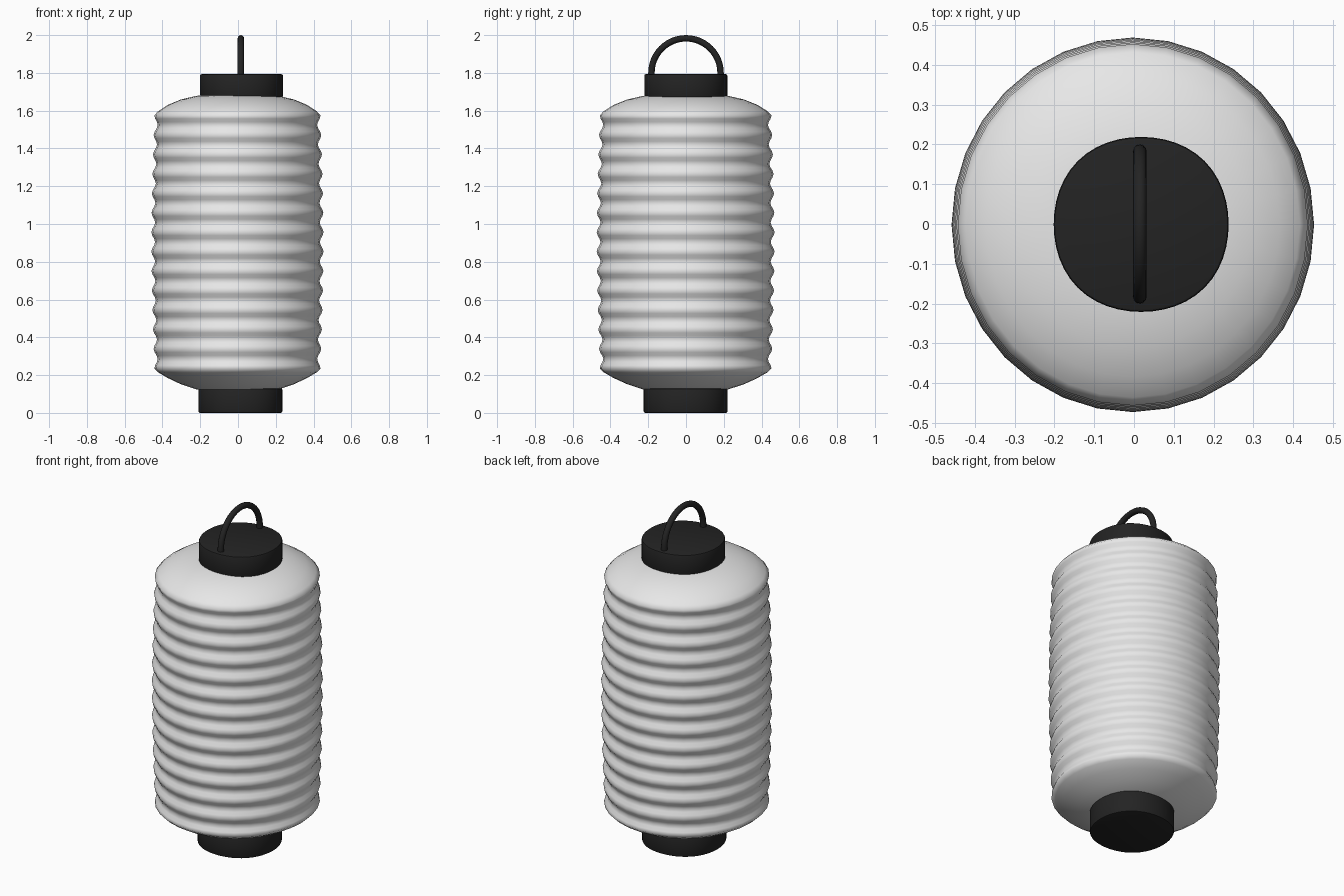
import bpy, bmesh
from math import sin, cos, pi

cube = bpy.data.objects.get("Cube")
if cube:
    bpy.data.objects.remove(cube)


def material(name, value):
    mat = bpy.data.materials.new(name)
    mat.use_nodes = True
    colour = (value, value, value, 1)
    mat.diffuse_color = colour
    mat.node_tree.nodes["Principled BSDF"].inputs["Base Color"].default_value = colour
    return mat


paper = material("pale paper", 0.8)
black = material("black lacquer", 0.017)


def lathe(name, profile, mat, segments, centre, scale, square=0.0, angle=0.6):
    """Spin (radius, z) pairs; square pushes the diagonals outwards."""
    bm = bmesh.new()
    rings = []
    for r, z in profile:
        ring = []
        for i in range(segments):
            a = 2 * pi * i / segments
            k = r * (1 + square * sin(2 * a) ** 2)
            ring.append(bm.verts.new((centre[0] + k * cos(a) * scale[0],
                                      centre[1] + k * sin(a) * scale[1], z)))
        rings.append(ring)
    for low, high in zip(rings, rings[1:]):
        for i in range(segments):
            j = (i + 1) % segments
            bm.faces.new((low[i], low[j], high[j], high[i]))
    bm.faces.new(rings[0][::-1])
    bm.faces.new(rings[-1])
    return finish(name, bm, mat, angle)


def finish(name, bm, mat, angle):
    bmesh.ops.recalc_face_normals(bm, faces=bm.faces)
    mesh = bpy.data.meshes.new(name)
    bm.to_mesh(mesh)
    bm.free()
    obj = bpy.data.objects.new(name, mesh)
    bpy.context.collection.objects.link(obj)
    mesh.materials.append(mat)
    bpy.ops.object.select_all(action="DESELECT")
    obj.select_set(True)
    bpy.context.view_layer.objects.active = obj
    bpy.ops.object.shade_smooth_by_angle(angle=angle)
    return obj


# Pleated paper body: domed ends, rippled wall with a slight belly
bottom, top, pleats, steps = 0.235, 1.575, 13, 6
profile = [(0.18, 0.118), (0.22, 0.125), (0.3, 0.152), (0.37, 0.185), (0.42, 0.215)]
count = pleats * steps
for i in range(count + 1):
    t = i / count
    ripple = 0.01 * (cos(2 * pi * pleats * t) - 1)
    profile.append((0.44 + 0.016 * sin(pi * t) + ripple, bottom + (top - bottom) * t))
profile += [(0.42, 1.597), (0.37, 1.63), (0.3, 1.659), (0.22, 1.678), (0.18, 1.682)]
lathe("paper_body", profile, paper, 32, (-0.003, -0.002), (1, 1.033), angle=1.4)


# Rounded-edge caps at both ends
def cap(name, z0, z1, centre, radius):
    e = 0.008
    lathe(name, [(radius - e, z0), (radius - e * 0.3, z0 + e * 0.3), (radius, z0 + e),
                 (radius, z1 - e), (radius - e * 0.3, z1 - e * 0.3), (radius - e, z1)],
          black, 48, centre, (1, 1), square=0.025)


cap("top_cap", 1.67, 1.793, (0.018, -0.001), 0.22)
cap("bottom_cap", 0.0, 0.13, (0.013, -0.002), 0.222)

# Arched carrying handle, with short legs sunk into the top cap
bm = bmesh.new()
arc, tube, radius, thick = 24, 12, 0.183, 0.017
stations = [(-radius, 1.76, pi)]
stations += [(radius * cos(a), 1.8 + radius * sin(a), a)
             for a in (pi - pi * i / arc for i in range(arc + 1))]
stations += [(radius, 1.76, 0)]
rings = []
for y, z, a in stations:
    ring = []
    for i in range(tube):
        b = 2 * pi * i / tube
        ring.append(bm.verts.new((0.015 + thick * sin(b),
                                  y + thick * cos(b) * cos(a),
                                  z + thick * cos(b) * sin(a))))
    rings.append(ring)
for first, second in zip(rings, rings[1:]):
    for i in range(tube):
        j = (i + 1) % tube
        bm.faces.new((first[i], first[j], second[j], second[i]))
bm.faces.new(rings[0])
bm.faces.new(rings[-1])
finish("carry_handle", bm, black, 0.8)
